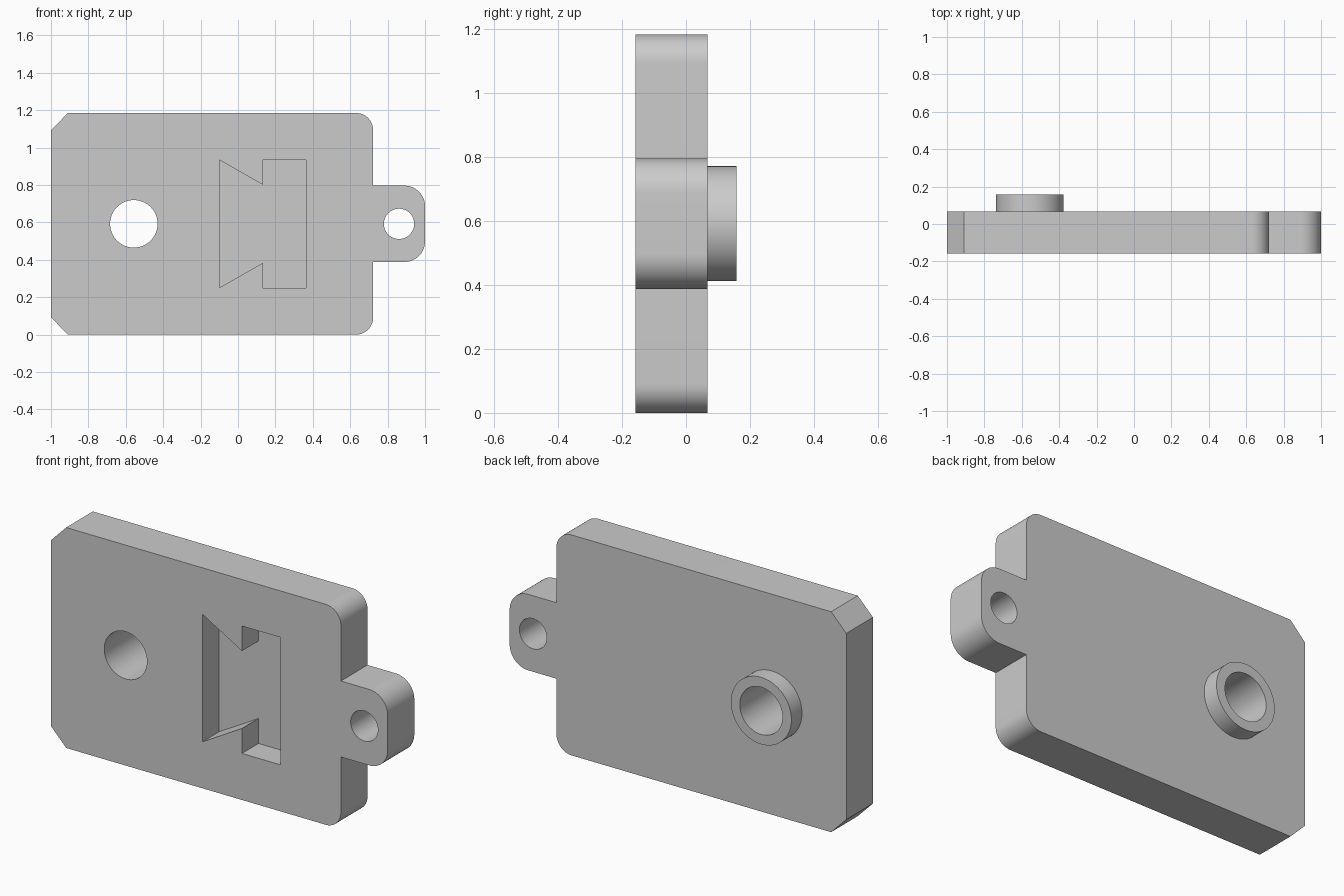
import bpy
import bmesh
from math import cos, sin, pi, radians

if "Cube" in bpy.data.objects:
    bpy.data.objects.remove(bpy.data.objects["Cube"], do_unlink=True)

FRONT, BACK, BOSS_BACK = -0.158, 0.068, 0.158
MID = 0.592          # height of the horizontal symmetry line
POCKET_FLOOR = FRONT + 0.14

grey = bpy.data.materials.new("plain_grey")
grey.use_nodes = True
colour = (0.6, 0.6, 0.6, 1)
grey.diffuse_color = colour
grey.node_tree.nodes["Principled BSDF"].inputs["Base Color"].default_value = colour


def arc(cx, cz, r, start, end, steps=16):
    angles = [start + (end - start) * i / steps for i in range(steps + 1)]
    return [(cx + r * cos(a), cz + r * sin(a)) for a in angles]


def circle(cx, r):
    return arc(cx, 0, r, 0, 2 * pi, 64)[:-1]


def mirrored(upper):
    """Close an upper half outline with its reflection below the middle line."""
    return upper + [(x, -z) for x, z in reversed(upper)]


def prism(name, outline, y0, y1):
    """Extrude an outline, given relative to the middle line, along y."""
    bm = bmesh.new()
    face = bm.faces.new([bm.verts.new((x, y0, MID + z)) for x, z in outline])
    moved = bmesh.ops.extrude_face_region(bm, geom=[face])["geom"]
    bmesh.ops.translate(bm, vec=(0, y1 - y0, 0),
                        verts=[v for v in moved if isinstance(v, bmesh.types.BMVert)])
    bmesh.ops.recalc_face_normals(bm, faces=bm.faces)
    mesh = bpy.data.meshes.new(name)
    bm.to_mesh(mesh)
    bm.free()
    mesh.materials.append(grey)
    obj = bpy.data.objects.new(name, mesh)
    bpy.context.collection.objects.link(obj)
    return obj


def combine(target, tool, operation):
    mod = target.modifiers.new(tool.name, "BOOLEAN")
    mod.operation, mod.solver, mod.object = operation, "EXACT", tool
    bpy.context.view_layer.objects.active = target
    bpy.ops.object.modifier_apply(modifier=mod.name)
    bpy.data.objects.remove(tool, do_unlink=True)


# Plate with chamfered corners on one end and a rounded tab on the other
upper = [(-1, 0.5), (-0.91, MID)]
upper += arc(0.632, MID - 0.09, 0.09, pi / 2, 0)
upper += [(0.722, 0.204)]
upper += arc(0.89, 0.094, 0.11, pi / 2, 0)
plate = prism("mounting_plate", mirrored(upper), FRONT, BACK)

# Round boss on the back
combine(plate, prism("boss", circle(-0.557, 0.18), 0, BOSS_BACK), "UNION")

# Through holes in the boss and the tab
for name, x, r in (("boss_hole", -0.557, 0.127), ("tab_hole", 0.861, 0.081)):
    combine(plate, prism(name, circle(x, r), FRONT - 0.1, BOSS_BACK + 0.1), "DIFFERENCE")

# Blind dovetail pocket in the front
pocket = mirrored([(-0.1, 0.342), (0.134, 0.208), (0.134, 0.342), (0.363, 0.342)])
combine(plate, prism("pocket", pocket, FRONT - 0.1, POCKET_FLOOR), "DIFFERENCE")

# Smooth round walls, crisp edges
bpy.ops.object.select_all(action="DESELECT")
plate.select_set(True)
bpy.context.view_layer.objects.active = plate
bpy.ops.object.shade_smooth_by_angle(angle=radians(30))
